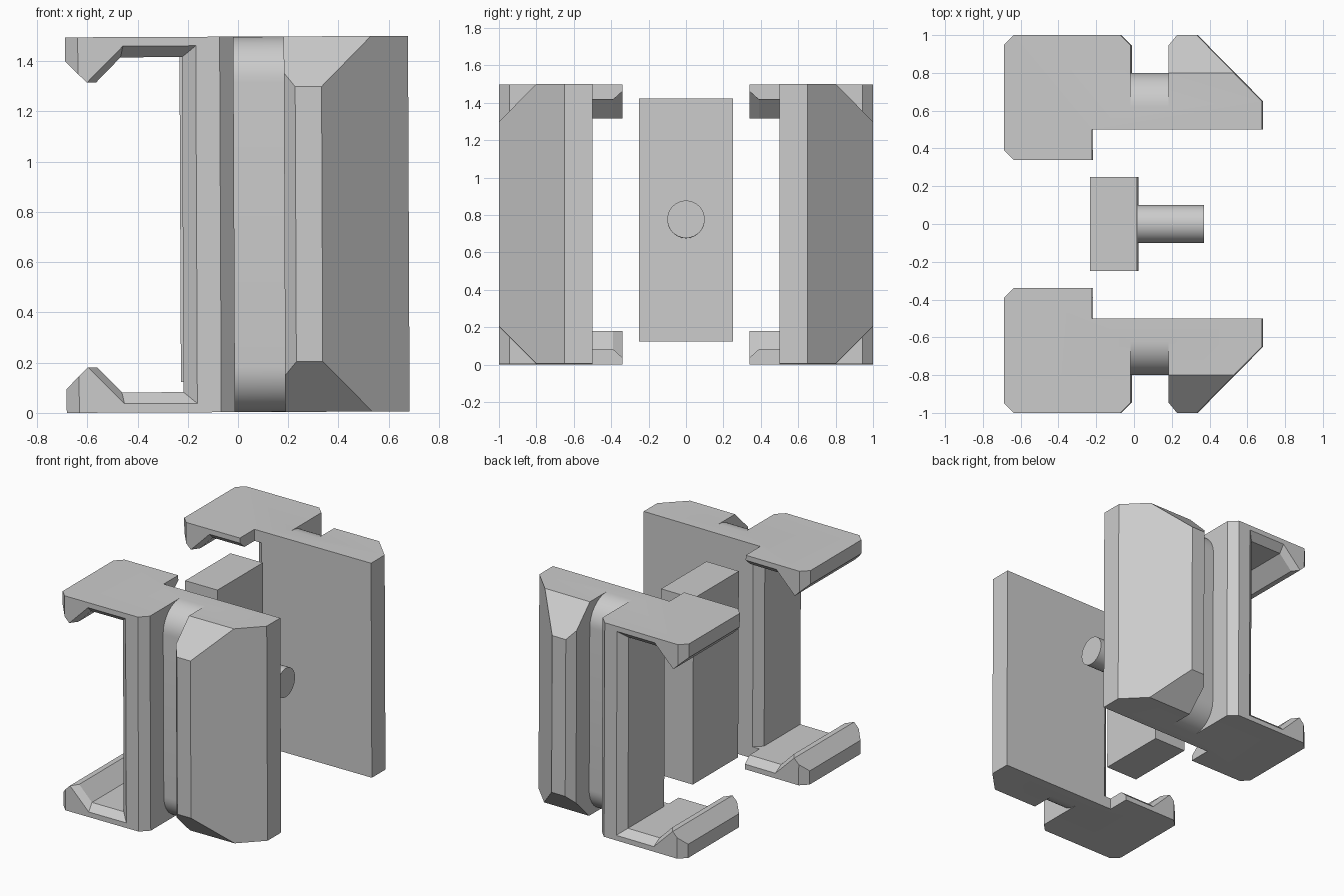
import bpy, bmesh, math
from mathutils import Matrix

cube = bpy.data.objects.get("Cube")
if cube:
    bpy.data.objects.remove(cube, do_unlink=True)

H = 0.7475  # half height of a jaw
PLACE = Matrix.Translation((0, 0, 0.7505)) @ Matrix.Rotation(math.radians(-0.25), 4, 'Y')

grey = bpy.data.materials.new("plain grey")
grey.use_nodes = True
grey.diffuse_color = (0.6, 0.6, 0.6, 1)
grey.node_tree.nodes["Principled BSDF"].inputs["Base Color"].default_value = (0.6, 0.6, 0.6, 1)


def loft(name, rings):
    """Solid through matching rings of 3D points, capped at both ends."""
    bm = bmesh.new()
    loops = [[bm.verts.new(p) for p in ring] for ring in rings]
    n = len(loops[0])
    for a, b in zip(loops, loops[1:]):
        for i in range(n):
            j = (i + 1) % n
            bm.faces.new((a[i], a[j], b[j], b[i]))
    bm.faces.new(loops[0][::-1])
    bm.faces.new(loops[-1])
    bmesh.ops.recalc_face_normals(bm, faces=bm.faces)
    mesh = bpy.data.meshes.new(name)
    bm.to_mesh(mesh)
    bm.free()
    mesh.materials.append(grey)
    obj = bpy.data.objects.new(name, mesh)
    bpy.context.collection.objects.link(obj)
    return obj


def prism_z(name, outline, half):
    return loft(name, [[(x, y, z) for x, y in outline] for z in (-half, half)])


def prism_x(name, profile, x0, x1):
    return loft(name, [[(x, y, z) for y, z in profile] for x in (x0, x1)])


def mirrored(half):
    """Close an upper half profile with its reflection below."""
    return half + [(a, -b) for a, b in reversed(half)]


def smooth(obj):
    bpy.ops.object.select_all(action='DESELECT')
    obj.select_set(True)
    bpy.context.view_layer.objects.active = obj
    bpy.ops.object.shade_smooth_by_angle(angle=math.radians(20))


# Jaw blank: plan outline pulled to full height
jaw = prism_z("front_jaw", [
    (-0.635, -1), (-0.07, -1), (-0.015, -0.945), (0.185, -0.945), (0.23, -1),
    (0.335, -1), (0.68, -0.65), (0.68, -0.5), (-0.22, -0.5), (-0.22, -0.34),
    (-0.635, -0.34), (-0.685, -0.39), (-0.685, -0.95)], H)

# Hooked pocket, flared at both ends
inner = mirrored([(-0.8, 0.767), (-0.6, 0.567), (-0.563, 0.567), (-0.465, 0.667), (-0.22, 0.667)])
flare = mirrored([(-0.8, 0.767), (-0.6, 0.567), (-0.599, 0.567), (-0.455, 0.712), (-0.165, 0.712)])
sections = [(-1.1, flare), (-1, flare), (-0.95, inner), (-0.39, inner), (-0.34, flare), (-0.2, flare)]
pocket = loft("pocket_cutter", [[(x, y, z) for x, z in prof] for y, prof in sections])

# Bevel on the inner edge of the pocket wall
wall_bevel = prism_z("wall_bevel_cutter", [(-0.24, -0.57), (-0.14, -0.475), (-0.24, -0.475)], 0.667)

# Strap groove with rounded ends
R = 0.18
arc = [(-0.8 + R - R * math.cos(t), H - R + R * math.sin(t))
       for t in (math.pi / 2 * (1 - i / 12) for i in range(13))]
groove_half = [(-1.2, 0.9), (-0.8 + R, 0.9)] + arc
groove = prism_x("groove_cutter", mirrored(groove_half), -0.015, 0.185)

# Sloped ends of the side grip
slopes = [prism_x("slope_cutter", [(-0.7, s * (H + 0.1)), (-1.1, s * (H - 0.3)), (-1.1, s * (H + 0.1))],
                  0.1, 0.9) for s in (1, -1)]

cutters = [pocket, wall_bevel, groove] + slopes
for cutter in cutters:
    mod = jaw.modifiers.new(cutter.name, 'BOOLEAN')
    mod.operation = 'DIFFERENCE'
    mod.solver = 'EXACT'
    mod.object = cutter
bpy.context.view_layer.update()
result = bpy.data.meshes.new_from_object(jaw.evaluated_get(bpy.context.evaluated_depsgraph_get()))
jaw.modifiers.clear()
jaw.data = result
for cutter in cutters:
    bpy.data.objects.remove(cutter, do_unlink=True)

# Back jaw: reflected copy
back = bpy.data.objects.new("back_jaw", jaw.data.copy())
bpy.context.collection.objects.link(back)
back.data.transform(Matrix.Scale(-1, 4, (0, 1, 0)))
back.data.flip_normals()

# Centre block and its round pin
block = prism_x("centre_block", [(-0.25, -0.627), (0.25, -0.627), (0.25, 0.673), (-0.25, 0.673)], -0.23, 0.02)
circle = [(0.1 * math.cos(math.tau * i / 48), 0.025 + 0.1 * math.sin(math.tau * i / 48)) for i in range(48)]
pin = prism_x("centre_pin", circle, 0.02, 0.37)

for obj in (jaw, back, block, pin):
    obj.data.transform(PLACE)
    smooth(obj)
